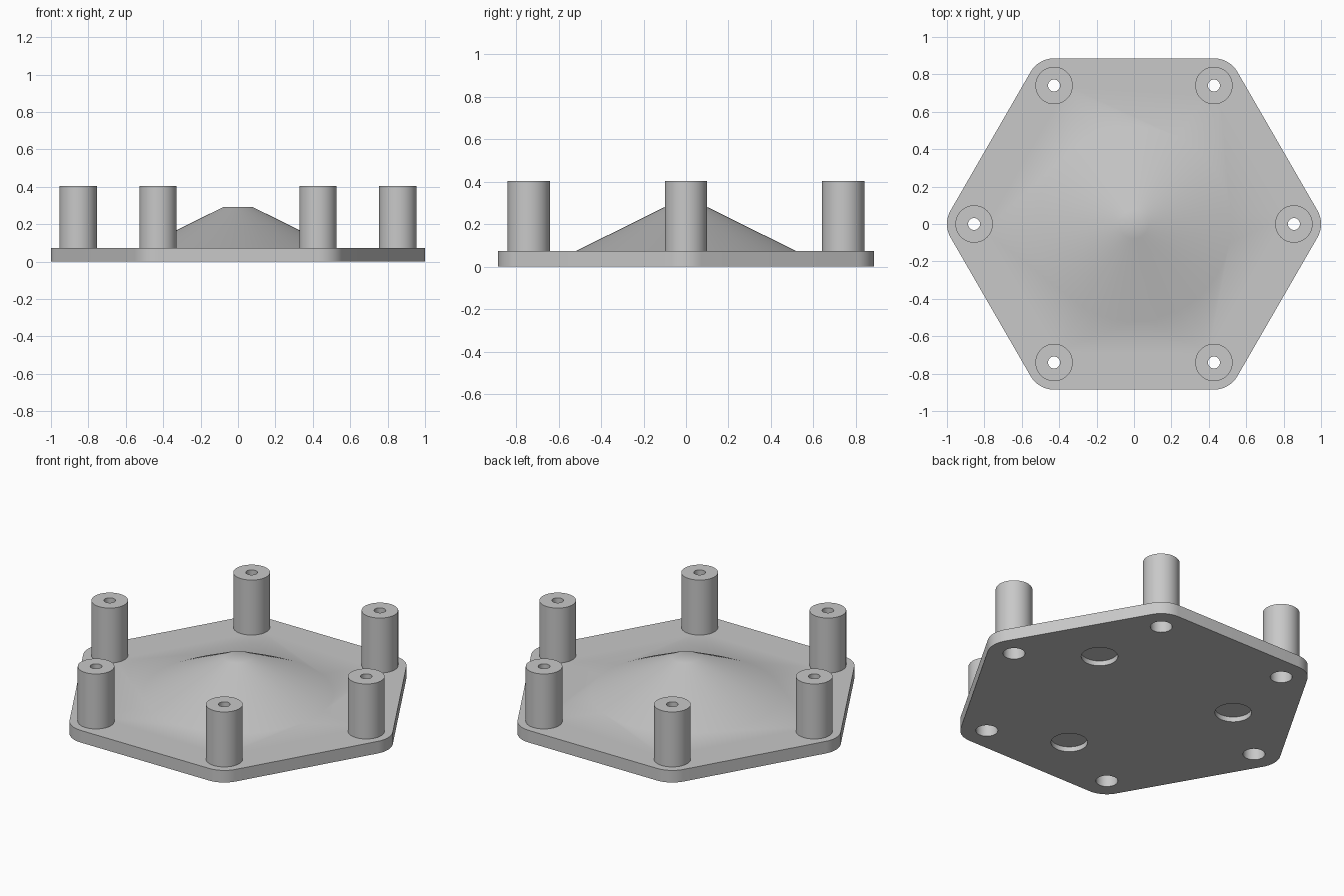
import bpy, bmesh
from math import sin, cos, pi, radians

PLATE_T = 0.073      # plate thickness
POST_TOP = 0.404
POST_RING = 0.855    # distance of the posts from the centre
CORNER_R = 0.145
HEAD_R, BORE_R, POST_R = 0.06, 0.032, 0.1

default = bpy.data.objects.get("Cube")
if default:
    bpy.data.objects.remove(default)

gray = bpy.data.materials.new("light_gray")
gray.use_nodes = True
gray.diffuse_color = (0.58, 0.58, 0.58, 1)
gray.node_tree.nodes["Principled BSDF"].inputs["Base Color"].default_value = gray.diffuse_color


def polar(r, deg):
    return r * cos(radians(deg)), r * sin(radians(deg))


def make(name, bm):
    bmesh.ops.recalc_face_normals(bm, faces=bm.faces)
    mesh = bpy.data.meshes.new(name)
    bm.to_mesh(mesh)
    bm.free()
    obj = bpy.data.objects.new(name, mesh)
    bpy.context.collection.objects.link(obj)
    obj.data.materials.append(gray)
    return obj


def frustum(name, x, y, z0, z1, r0, r1, sides=64):
    bm = bmesh.new()
    bmesh.ops.create_cone(bm, cap_ends=True, segments=sides, radius1=r0, radius2=r1, depth=z1 - z0)
    bmesh.ops.translate(bm, verts=bm.verts, vec=(x, y, (z0 + z1) / 2))
    return make(name, bm)


def activate(obj):
    bpy.ops.object.select_all(action='DESELECT')
    obj.select_set(True)
    bpy.context.view_layer.objects.active = obj


def combine(target, tool, operation):
    mod = target.modifiers.new("combine", 'BOOLEAN')
    mod.operation, mod.object, mod.solver = operation, tool, 'EXACT'
    activate(target)
    bpy.ops.object.modifier_apply(modifier=mod.name)
    bpy.data.objects.remove(tool)


def smooth(obj):
    activate(obj)
    bpy.ops.object.shade_smooth_by_angle(angle=radians(30))


# Hexagonal plate with rounded corners
bm = bmesh.new()
outline = []
for corner in range(0, 360, 60):
    cx, cy = polar(POST_RING, corner)
    for step in range(13):
        dx, dy = polar(CORNER_R, corner - 30 + step * 5)
        outline.append(bm.verts.new((cx + dx, cy + dy, 0)))
base = bm.faces.new(outline)
top = bmesh.ops.extrude_face_region(bm, geom=[base])["geom"]
bmesh.ops.translate(bm, verts=[v for v in top if isinstance(v, bmesh.types.BMVert)], vec=(0, 0, PLATE_T))
plate = make("base_plate", bm)

# Central cone, sunk a little so that it meets the plate at radius 0.52
slope = (0.52 - 0.078) / (0.292 - PLATE_T)
sink = 0.02
cone = frustum("center_cone", 0, 0, PLATE_T - sink, 0.292, 0.52 + sink * slope, 0.078, 96)
combine(plate, cone, 'UNION')

# Screw holes under the posts
for angle in range(0, 360, 60):
    x, y = polar(POST_RING, angle)
    combine(plate, frustum("hole_cutter", x, y, -0.1, 0.2, HEAD_R, HEAD_R, 48), 'DIFFERENCE')

# Shallow round pockets in the underside
for angle in (30, 150, 270):
    x, y = polar(0.55, angle)
    combine(plate, frustum("pocket_cutter", x, y, -0.1, 0.03, 0.1, 0.1), 'DIFFERENCE')
smooth(plate)

# Hollow posts turned from a closed profile with a stepped bore
profile = [(HEAD_R, PLATE_T), (POST_R, PLATE_T), (POST_R, POST_TOP),
           (BORE_R, POST_TOP), (BORE_R, 0.2), (HEAD_R, 0.2)]
for number, angle in enumerate(range(0, 360, 60), 1):
    bm = bmesh.new()
    ring = [bm.verts.new((r, 0, z)) for r, z in profile]
    edges = [bm.edges.new((ring[i - 1], ring[i])) for i in range(len(ring))]
    bmesh.ops.spin(bm, geom=ring + edges, cent=(0, 0, 0), axis=(0, 0, 1),
                   angle=2 * pi, steps=48, use_merge=True)
    bmesh.ops.remove_doubles(bm, verts=bm.verts, dist=0.0001)
    bmesh.ops.translate(bm, verts=bm.verts, vec=(*polar(POST_RING, angle), 0))
    smooth(make(f"post_{number}", bm))
